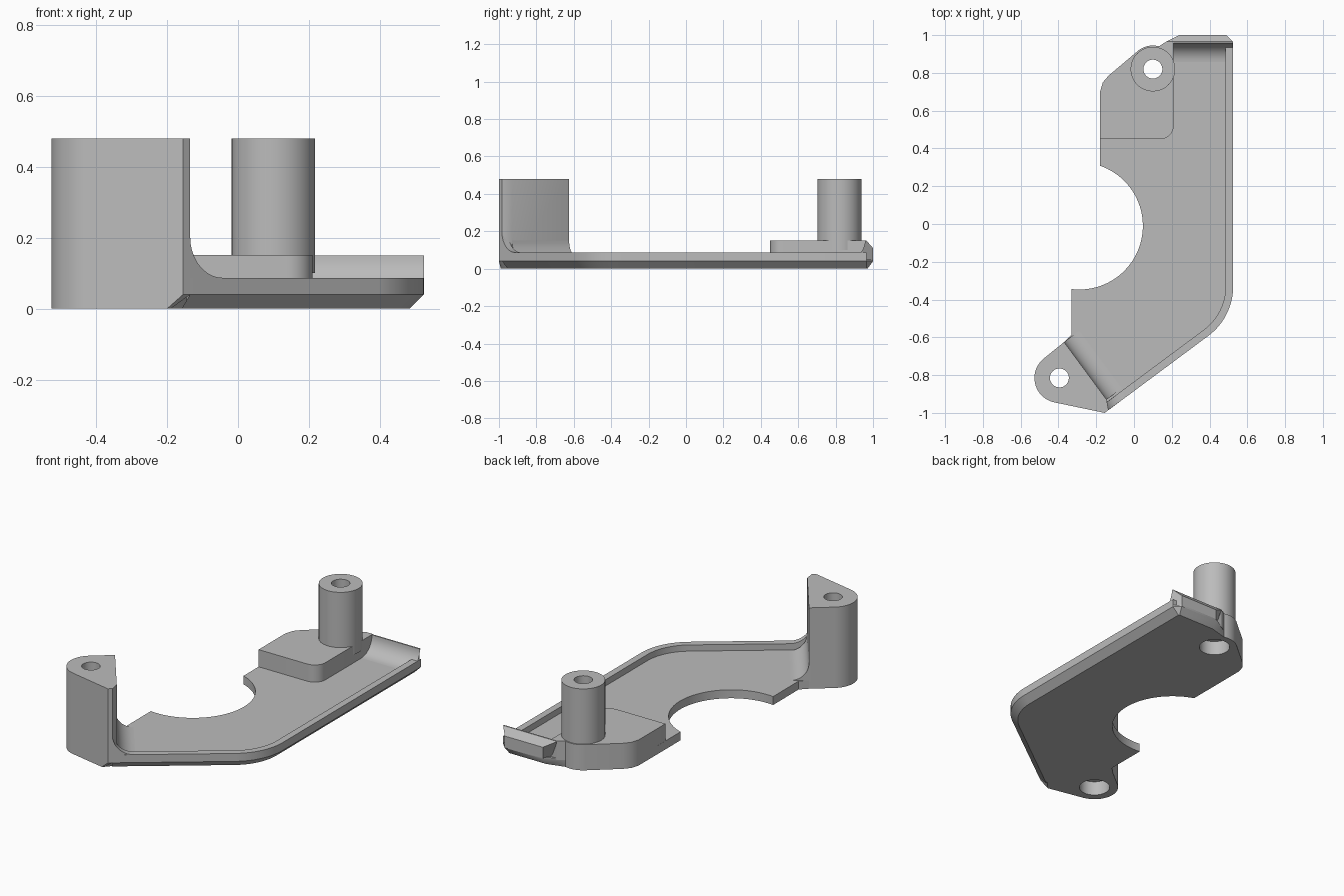
import bpy, bmesh, math
from mathutils import Vector

cube = bpy.data.objects.get("Cube")
if cube:
    bpy.data.objects.remove(cube, do_unlink=True)

grey = bpy.data.materials.new("mid grey")
grey.use_nodes = True
colour = (0.5, 0.5, 0.5, 1)
grey.diffuse_color = colour
grey.node_tree.nodes["Principled BSDF"].inputs["Base Color"].default_value = colour


def loft(name, rings):
    """Solid through matching closed rings of 3D points."""
    bm = bmesh.new()
    loops = [[bm.verts.new(p) for p in ring] for ring in rings]
    n = len(loops[0])
    for a, b in zip(loops, loops[1:]):
        for i in range(n):
            j = (i + 1) % n
            bm.faces.new((a[i], a[j], b[j], b[i]))
    bm.faces.new(loops[0][::-1])
    bm.faces.new(loops[-1])
    bmesh.ops.recalc_face_normals(bm, faces=bm.faces)
    mesh = bpy.data.meshes.new(name)
    bm.to_mesh(mesh)
    bm.free()
    mesh.materials.append(grey)
    ob = bpy.data.objects.new(name, mesh)
    bpy.context.collection.objects.link(ob)
    return ob


def layer(points, z):
    return [(x, y, z) for x, y in points]


def arc(cx, cy, r, start, end, steps=20):
    angles = [math.radians(start + (end - start) * i / steps) for i in range(steps + 1)]
    return [(cx + r * math.cos(a), cy + r * math.sin(a)) for a in angles]


def long_edge(d):
    """Outer edge from the front post to the back wall, moved inward by d."""
    return ([(-0.135 - 0.6 * d, -0.985 + 0.8 * d)]
            + arc(0.198, -0.33, 0.327 - d, -53.13, 0)
            + [(0.525 - d, 0.965)])


FRONT = (-0.395, -0.815)
BACK = (0.1, 0.82)

# Plate with chamfered outer underside and round bite
back_curve = arc(*BACK, 0.125, 75, 130, 12)
left_side = [(-0.135, 0.785), (-0.165, 0.75), (-0.18, 0.7)]
bite = arc(-0.29, -0.01, 0.337, 71, -97, 48)
rest = back_curve + left_side + bite + [(-0.33, -0.585), (-0.37, -0.625), (-0.145, -0.93)]
outer = long_edge(0) + [(0.49, 1.0), (0.24, 1.0)] + rest
under = long_edge(0.04) + [(0.48, 0.97), (0.24, 0.97)] + rest
plate = loft("base_plate", [layer(under, 0), layer(outer, 0.04), layer(outer, 0.05)])

# Raised rim along the outer edge
strip = long_edge(0) + long_edge(0.04)[::-1]
rim = loft("edge_rim", [layer(strip, 0.04), layer(strip, 0.087)])

# Back wall with concave inner fillet and chamfered outside
profile = [(0.957 - 0.1 + 0.1 * math.sin(a), 0.15 - 0.1 * math.cos(a))
           for a in [math.radians(9 * i) for i in range(11)]]
profile += [(0.965, 0.15), (1.0, 0.11), (1.0, 0.04), (0.857, 0.04)]
wall = loft("back_wall", [
    [(0.17 + 2 * max(0, y - 0.965), y, z) for y, z in profile],
    [(0.525 - max(0, y - 0.965), y, z) for y, z in profile]])

# Pad under the rear post
pad_outline = (arc(0.14, 0.52, 0.07, -90, 0, 10) + [(0.21, 0.965), (0.17, 0.965)]
               + back_curve + left_side + [(-0.18, 0.45)])
pad = loft("rear_pad", [layer(pad_outline, 0.04), layer(pad_outline, 0.152)])

# Round rear post
ring = arc(*BACK, 0.118, 0, 352.5, 47)
rear_post = loft("rear_post", [layer(ring, 0.1), layer(ring, 0.48)])

# Front post, its lower corner trimmed by the plate chamfer
round_end = arc(*FRONT, 0.132, 128, 258, 24)
inner_face = [(-0.145, -0.93), (-0.37, -0.625)]
post_top = round_end + [(-0.155, -1.0), (-0.135, -0.985)] + inner_face
post_low = round_end + [(-0.2, -0.99), (-0.19, -0.98)] + inner_face
front_post = loft("front_post", [layer(post_low, 0), layer(post_top, 0.04),
                                 layer(post_top, 0.48)])


# Concave fillets where the floor and rim climb the front post
def fillet(name, a, b, z, r):
    a, b = Vector(a), Vector(b)
    out = Vector((0.8, 0.6))
    curve = [(r * (1 - math.cos(t)), z + r * (1 - math.sin(t)))
             for t in [math.radians(9 * i) for i in range(11)]]
    section = curve + [(r, z - 0.01), (-0.01, z - 0.01), (-0.01, z + r)]
    return loft(name, [[(*(p + out * s), h) for s, h in section] for p in (a, b)])


floor_fillet = fillet("floor_fillet", (-0.37, -0.625), (-0.145, -0.93), 0.05, 0.1)
rim_fillet = fillet("rim_fillet", (-0.157, -0.953), (-0.135, -0.985), 0.087, 0.115)

# Stepped screw holes
cutters = []
for cx, cy in (FRONT, BACK):
    steps = [(0.085, -0.1), (0.085, 0.085), (0.05, 0.085), (0.05, 0.6)]
    cutter = loft("hole_cutter", [layer(arc(cx, cy, r, 0, 352.5, 47), z) for r, z in steps])
    cutter.hide_render = True
    cutters.append(cutter)

for ob, cutter in ((front_post, cutters[0]), (plate, cutters[1]),
                   (pad, cutters[1]), (rear_post, cutters[1])):
    mod = ob.modifiers.new("screw_hole", 'BOOLEAN')
    mod.operation = 'DIFFERENCE'
    mod.solver = 'EXACT'
    mod.object = cutter
    graph = bpy.context.evaluated_depsgraph_get()
    cut = bpy.data.meshes.new_from_object(ob.evaluated_get(graph))
    ob.modifiers.clear()
    ob.data = cut
for cutter in cutters:
    bpy.data.objects.remove(cutter, do_unlink=True)

# Smooth the curves and keep the edges sharp
parts = [plate, rim, wall, pad, rear_post, front_post, floor_fillet, rim_fillet]
bpy.ops.object.select_all(action='DESELECT')
for ob in parts:
    ob.select_set(True)
bpy.context.view_layer.objects.active = plate
bpy.ops.object.shade_smooth_by_angle(angle=math.radians(30))
